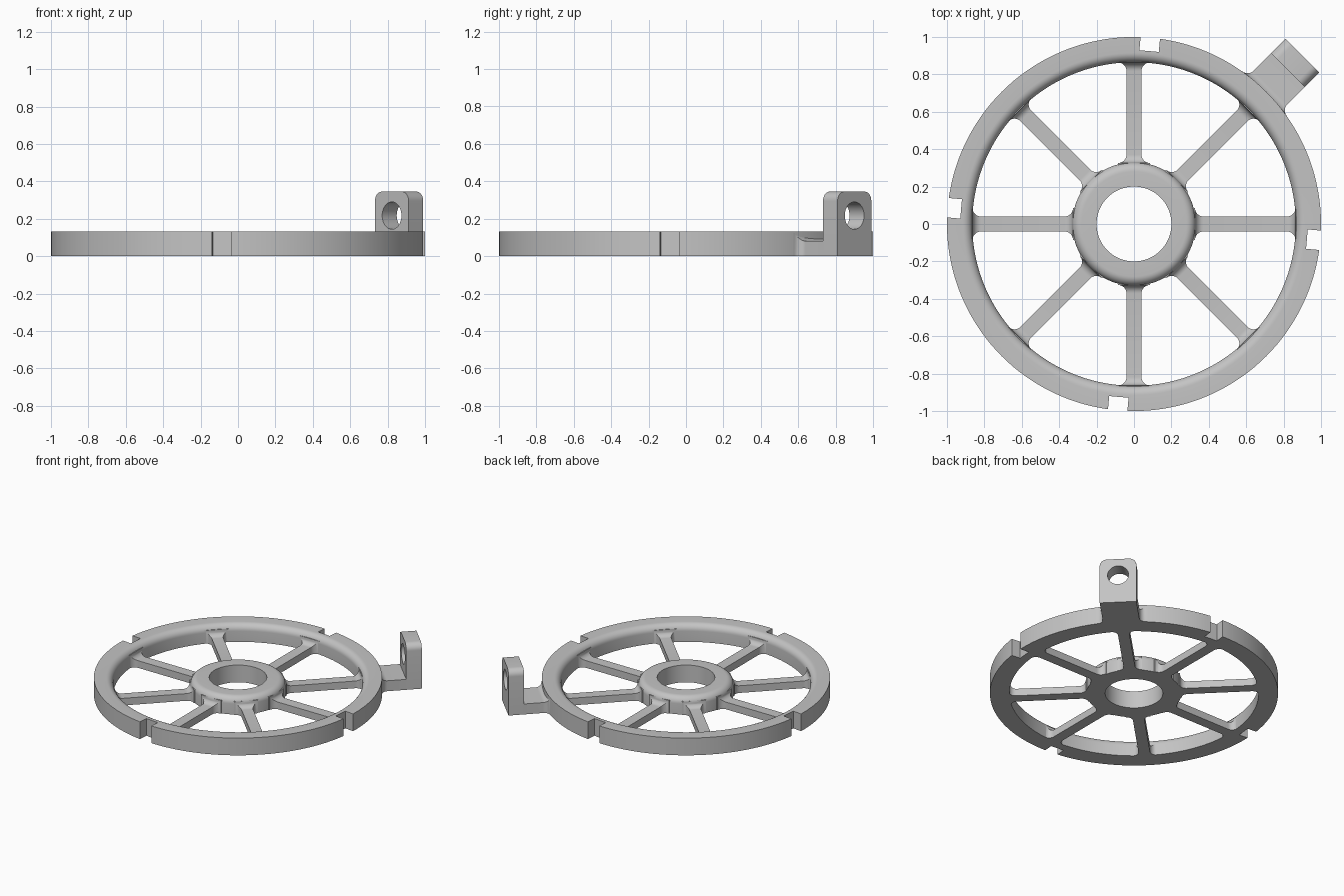
import bpy, bmesh
from math import cos, sin, pi, radians, sqrt
from mathutils import Matrix

if "Cube" in bpy.data.objects:
    bpy.data.objects.remove(bpy.data.objects["Cube"])

HEIGHT = 0.132
RIM_IN, HUB_OUT, FILLET = 0.865, 0.33, 0.045
FOOT_W = 0.255

grey = bpy.data.materials.new("plain grey")
grey.use_nodes = True
colour = (0.55, 0.55, 0.55, 1)
grey.diffuse_color = colour
grey.node_tree.nodes["Principled BSDF"].inputs["Base Color"].default_value = colour


def make(name, bm, angle=0):
    """Turn a bmesh into an object rotated about z."""
    bmesh.ops.recalc_face_normals(bm, faces=bm.faces)
    bm.transform(Matrix.Rotation(radians(angle), 4, 'Z'))
    mesh = bpy.data.meshes.new(name)
    bm.to_mesh(mesh)
    bm.free()
    mesh.materials.append(grey)
    ob = bpy.data.objects.new(name, mesh)
    bpy.context.collection.objects.link(ob)
    return ob


def lathe(name, profile):
    """Spin a closed (radius, z) profile about the axis."""
    bm = bmesh.new()
    vs = [bm.verts.new((r, 0, z)) for r, z in profile]
    es = [bm.edges.new((a, b)) for a, b in zip(vs, vs[1:] + vs[:1])]
    bmesh.ops.spin(bm, geom=vs + es, cent=(0, 0, 0), axis=(0, 0, 1),
                   angle=2 * pi, steps=144)
    bmesh.ops.remove_doubles(bm, verts=bm.verts, dist=0.0001)
    return make(name, bm)


def arc(cx, cz, r, start, end, n=8):
    return [(cx + r * cos(radians(start + (end - start) * i / n)),
             cz + r * sin(radians(start + (end - start) * i / n)))
            for i in range(n + 1)]


def box(x0, x1, half_w, z0, z1):
    bm = bmesh.new()
    size = Matrix.Diagonal((x1 - x0, 2 * half_w, z1 - z0, 1))
    place = Matrix.Translation(((x0 + x1) / 2, 0, (z0 + z1) / 2))
    bmesh.ops.create_cube(bm, size=1, matrix=place @ size)
    return bm


def cut(ob, cutter):
    cutter.hide_render = True
    mod = ob.modifiers.new("cut", 'BOOLEAN')
    mod.operation, mod.solver, mod.object = 'DIFFERENCE', 'EXACT', cutter
    bpy.context.view_layer.objects.active = ob
    bpy.ops.object.modifier_apply(modifier=mod.name)
    bpy.data.objects.remove(cutter)


def flare(d):
    """Extra size of a bar at distance d from the wall it blends into."""
    d = min(max(d, 0), FILLET)
    return FILLET - sqrt(FILLET ** 2 - (FILLET - d) ** 2)


def bar(name, x0, x1, half_w, height, walls, angle):
    """Radial bar widening and rising in a fillet at each wall."""
    steps = [FILLET * (1 - cos(pi / 2 * i / 8)) for i in range(9)]
    xs = {x0, x1}
    for wall, side in walls:
        xs.update(wall + side * s for s in steps)
    bm = bmesh.new()
    prev = None
    for x in sorted(xs):
        f = sum(flare((x - wall) * side) for wall, side in walls)
        w, h = half_w + f, height + f
        ring = [bm.verts.new((x, y, z)) for y, z in
                ((-w, 0), (w, 0), (w, h), (-w, h))]
        if prev:
            for i in range(4):
                j = (i + 1) % 4
                bm.faces.new((prev[i], prev[j], ring[j], ring[i]))
        else:
            bm.faces.new(ring)
        prev = ring
    bm.faces.new(prev)
    return make(name, bm, angle)


# Rim: rounded inner top edge, four slots in the outside
R = 0.05
rim = lathe("rim", [(RIM_IN, 0), (1, 0), (1, HEIGHT)]
            + arc(RIM_IN + R, HEIGHT - R, R, 90, 180))
for k in range(4):
    cut(rim, make("slot_cutter", box(0.928, 1.1, 0.052, -0.1, 0.3), 90 * k - 5))

# Hub: rounded outer top edge
hub = lathe("hub", [(0.2, 0), (HUB_OUT, 0)]
            + arc(HUB_OUT - R, HEIGHT - R, R, 0, 90) + [(0.2, HEIGHT)])
parts = [rim, hub]

# Eight spokes
for k in range(8):
    parts.append(bar(f"spoke_{k + 1}", HUB_OUT - 0.02, RIM_IN + 0.01, 0.04, 0.055,
                     [(HUB_OUT - 0.004, 1), (RIM_IN - 0.002, -1)], 45 * k))

# Bracket foot reaching out from the rim
parts.append(bar("bracket_foot", 0.96, 1.17, FOOT_W / 2, 0.08, [(0.986, 1)], 45))

# Bracket upright: rounded top corners and a round hole
bm = box(1.163, 1.273, FOOT_W / 2, 0, 0.345)
top = [e for e in bm.edges if all(v.co.z > 0.3 for v in e.verts)
       and abs(e.verts[0].co.y - e.verts[1].co.y) < 0.01]
bmesh.ops.bevel(bm, geom=top, offset=0.05, segments=8, profile=0.5, affect='EDGES')
upright = make("bracket_upright", bm, 45)
bm = bmesh.new()
bmesh.ops.create_cone(bm, cap_ends=True, segments=48, radius1=0.073, radius2=0.073,
                      depth=0.4, matrix=Matrix.Translation((1.22, 0, 0.217))
                      @ Matrix.Rotation(pi / 2, 4, 'Y'))
cut(upright, make("hole_cutter", bm, 45))
parts.append(upright)

# Smooth shading with sharp edges kept
bpy.ops.object.select_all(action='DESELECT')
for ob in parts:
    ob.select_set(True)
bpy.context.view_layer.objects.active = rim
bpy.ops.object.shade_smooth_by_angle(angle=radians(30))
